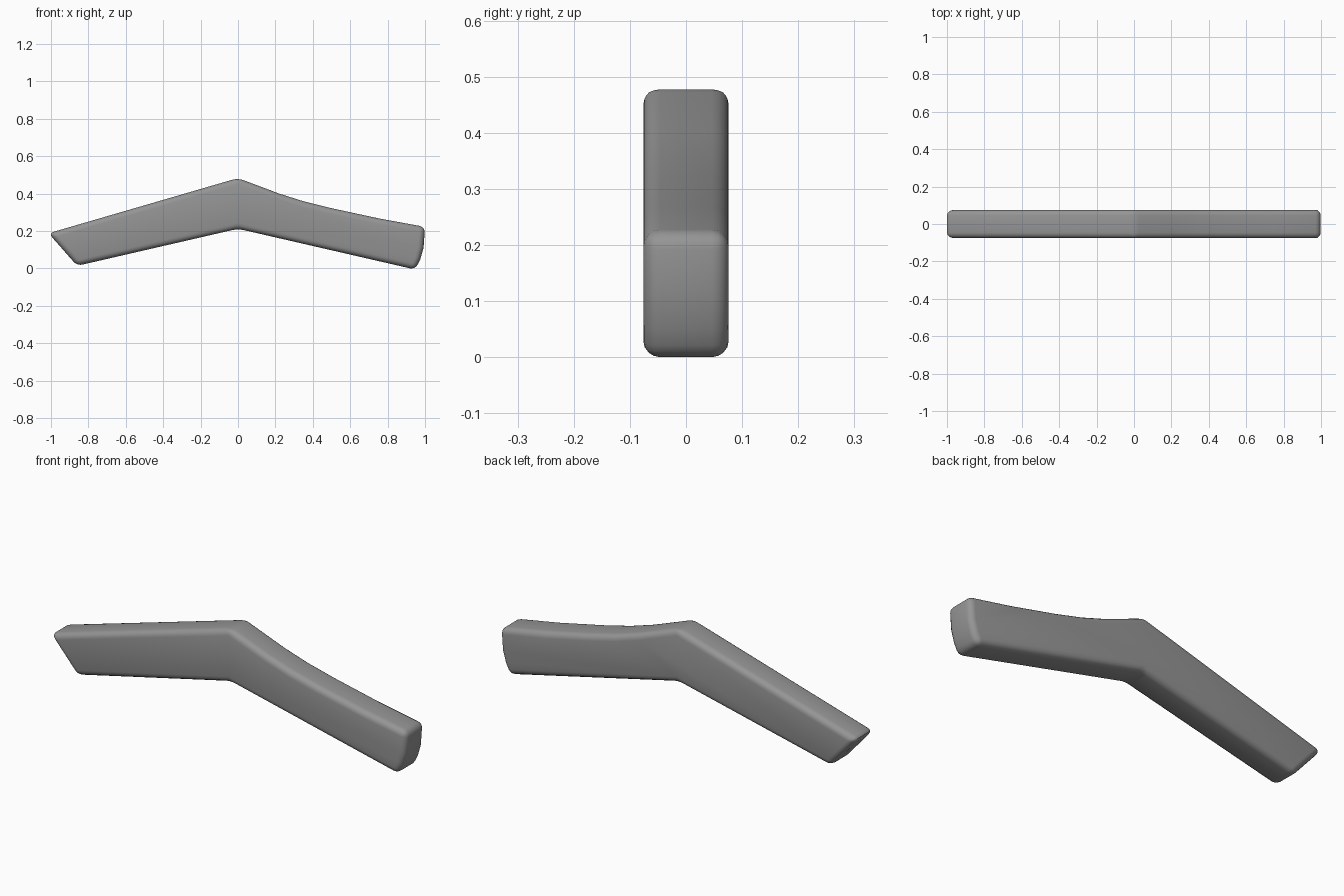
import bpy
import bmesh
from math import radians

cube = bpy.data.objects.get("Cube")
if cube:
    bpy.data.objects.remove(cube)

HALF_DEPTH = 0.076

# Single grey finish
grey = bpy.data.materials.new("matte_grey")
grey.use_nodes = True
colour = (0.3, 0.3, 0.3, 1)
grey.diffuse_color = colour
grey.node_tree.nodes["Principled BSDF"].inputs["Base Color"].default_value = colour

# Side outline: straight left arm, bowed right arm
outline = [
    (-1.013, 0.188), (-0.86, 0.014), (0, 0.212),
    (0.948, -0.006), (0.975, 0.05), (0.992, 0.11), (1.0, 0.222),
    (0.75, 0.268), (0.5, 0.322), (0.35, 0.359), (0.22, 0.4), (0, 0.483),
]

# Extrude the outline through the thickness
bm = bmesh.new()
face = bm.faces.new([bm.verts.new((x, -HALF_DEPTH, z)) for x, z in outline])
result = bmesh.ops.extrude_face_region(bm, geom=[face])
moved = [g for g in result["geom"] if isinstance(g, bmesh.types.BMVert)]
bmesh.ops.translate(bm, verts=moved, vec=(0, 2 * HALF_DEPTH, 0))
bmesh.ops.recalc_face_normals(bm, faces=bm.faces)
mesh = bpy.data.meshes.new("bent_arm")
bm.to_mesh(mesh)
bm.free()
mesh.materials.append(grey)

arm = bpy.data.objects.new("bent_arm", mesh)
bpy.context.collection.objects.link(arm)
bpy.context.view_layer.objects.active = arm
arm.select_set(True)

# Rounded edges, keeping the shallow bow segments unbevelled
bevel = arm.modifiers.new("rounded_edges", "BEVEL")
bevel.width = 0.03
bevel.segments = 4
bevel.limit_method = "ANGLE"
bevel.angle_limit = radians(22)
bpy.ops.object.modifier_apply(modifier=bevel.name)
bpy.ops.object.shade_smooth_by_angle(angle=radians(35))
